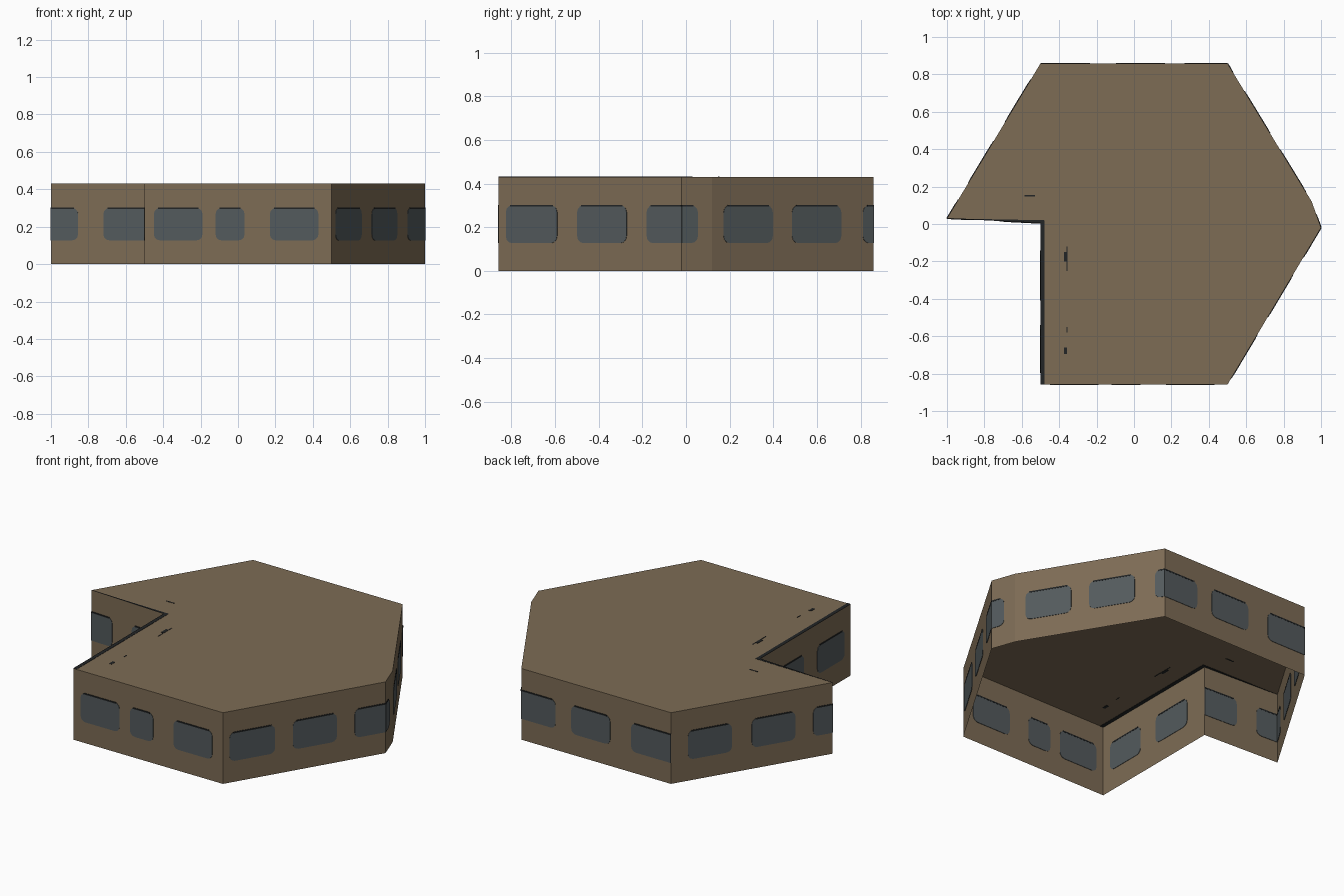
import bpy, bmesh, math
from mathutils import Vector

if "Cube" in bpy.data.objects:
    bpy.data.objects.remove(bpy.data.objects["Cube"])

H = 0.43                 # wall height
Z0, Z1 = 0.127, 0.30     # window band
T = 0.0025               # half thickness of painted plates


def material(name, rgb):
    m = bpy.data.materials.new(name)
    m.diffuse_color = (*rgb, 1)
    m.use_nodes = True
    m.node_tree.nodes["Principled BSDF"].inputs["Base Color"].default_value = m.diffuse_color
    return m


TAN = material("tan_wall", (0.205, 0.149, 0.090))
GLASS = material("grey_glass", (0.087, 0.103, 0.109))
DARK = material("dark_trim", (0.016, 0.018, 0.019))


def add_object(name, bm, mat):
    me = bpy.data.meshes.new(name)
    bm.to_mesh(me)
    bm.free()
    me.materials.append(mat)
    ob = bpy.data.objects.new(name, me)
    bpy.context.collection.objects.link(ob)
    return ob


def plate(bm, pts, normal, t=T):
    """Thin slab centred on a flat outline, so it shows from both sides."""
    n = Vector(normal) * t
    low = [bm.verts.new(Vector(p) - n) for p in pts]
    top = [bm.verts.new(Vector(p) + n) for p in pts]
    bm.faces.new(low[::-1])
    bm.faces.new(top)
    for i in range(len(pts)):
        j = (i + 1) % len(pts)
        bm.faces.new((low[i], low[j], top[j], top[i]))


def rounded(u0, u1, v0, v1, round_left, round_right, r=0.032):
    """Window outline; an end that runs into a wall corner stays square."""
    pts = []
    for u, v, a, rnd in ((u0, v0, 180, round_left), (u1, v0, 270, round_right),
                         (u1, v1, 0, round_right), (u0, v1, 90, round_left)):
        if not rnd:
            pts.append((u, v))
            continue
        cu = u + r if u == u0 else u - r
        cv = v + r if v == v0 else v - r
        for k in range(4):
            b = math.radians(a + 30 * k)
            pts.append((cu + r * math.cos(b), cv + r * math.sin(b)))
    return pts


# Footprint, counter-clockwise, with window spans as fractions of each wall
walls = [
    ((-0.5, -0.858), [(0.05, 0.31), (0.38, 0.535), (0.67, 0.93)]),   # front
    ((0.5, -0.858), [(0.04, 0.32), (0.43, 0.70), (0.81, 1)]),        # front right
    ((1.0, -0.02), [(0, 0.53)]),                                     # short corner
    ((0.95, 0.12), [(0.07, 0.375), (0.495, 0.80), (0.935, 1)]),      # back right
    ((0.5, 0.858), [(0, 0.23), (0.335, 0.595), (0.735, 1)]),         # back
    ((-0.5, 0.858), [(0.105, 0.377), (0.50, 0.77), (0.88, 1)]),      # back left
    ((-1.0, 0.03), [(0, 0.29), (0.56, 1)]),                          # notch back
    ((-0.5, 0.005), [(0.17, 0.48), (0.63, 0.93)]),                   # notch side
]
corners = [w[0] for w in walls]

# Outer walls: open sheet with no floor
bm = bmesh.new()
low = [bm.verts.new((x, y, 0)) for x, y in corners]
top = [bm.verts.new((x, y, H)) for x, y in corners]
for i in range(len(corners)):
    j = (i + 1) % len(corners)
    bm.faces.new((low[i], low[j], top[j], top[i]))
add_object("outer_walls", bm, TAN)

# Flat roof
bm = bmesh.new()
bm.faces.new([bm.verts.new((x, y, H)) for x, y in corners])
add_object("roof", bm, TAN)

# Windows with a dark line along the head of each
glass, heads = bmesh.new(), bmesh.new()
for i, (start, spans) in enumerate(walls):
    a = Vector((*start, 0))
    d = Vector((*corners[(i + 1) % len(corners)], 0)) - a
    length = d.length
    d.normalize()
    n = Vector((d.y, -d.x, 0))

    def place(u, v):
        return a + d * u + Vector((0, 0, v))

    for f0, f1 in spans:
        u0, u1 = f0 * length, f1 * length
        left, right = f0 > 0, f1 < 1
        plate(glass, [place(*p) for p in rounded(u0, u1, Z0, Z1, left, right)], n)
        h0 = u0 + 0.022 * left
        h1 = u1 - 0.022 * right
        plate(heads, [place(*p) for p in ((h0, 0.294), (h1, 0.294),
                                          (h1, 0.302), (h0, 0.302))], n, T * 1.4)
add_object("windows", glass, GLASS)
add_object("window_heads", heads, DARK)

# Dark edging beside the notch and a few small roof marks
bm = bmesh.new()
up = (0, 0, 1)
plate(bm, [(-0.5, -0.858, H), (-0.478, -0.858, H), (-0.478, 0.02, H), (-0.5, 0.005, H)], up, 0.0015)
plate(bm, [(-1, 0.03, H), (-0.5, 0.005, H), (-0.478, 0.02, H)], up, 0.0015)
for x0, x1, y0, y1 in ((-0.585, -0.53, 0.147, 0.154), (-0.375, -0.358, -0.20, -0.15),
                       (-0.361, -0.356, -0.25, -0.12), (-0.375, -0.358, -0.695, -0.66),
                       (-0.361, -0.356, -0.58, -0.55)):
    plate(bm, [(x0, y0, H), (x1, y0, H), (x1, y1, H), (x0, y1, H)], up, 0.0015)
add_object("roof_edging", bm, DARK)
